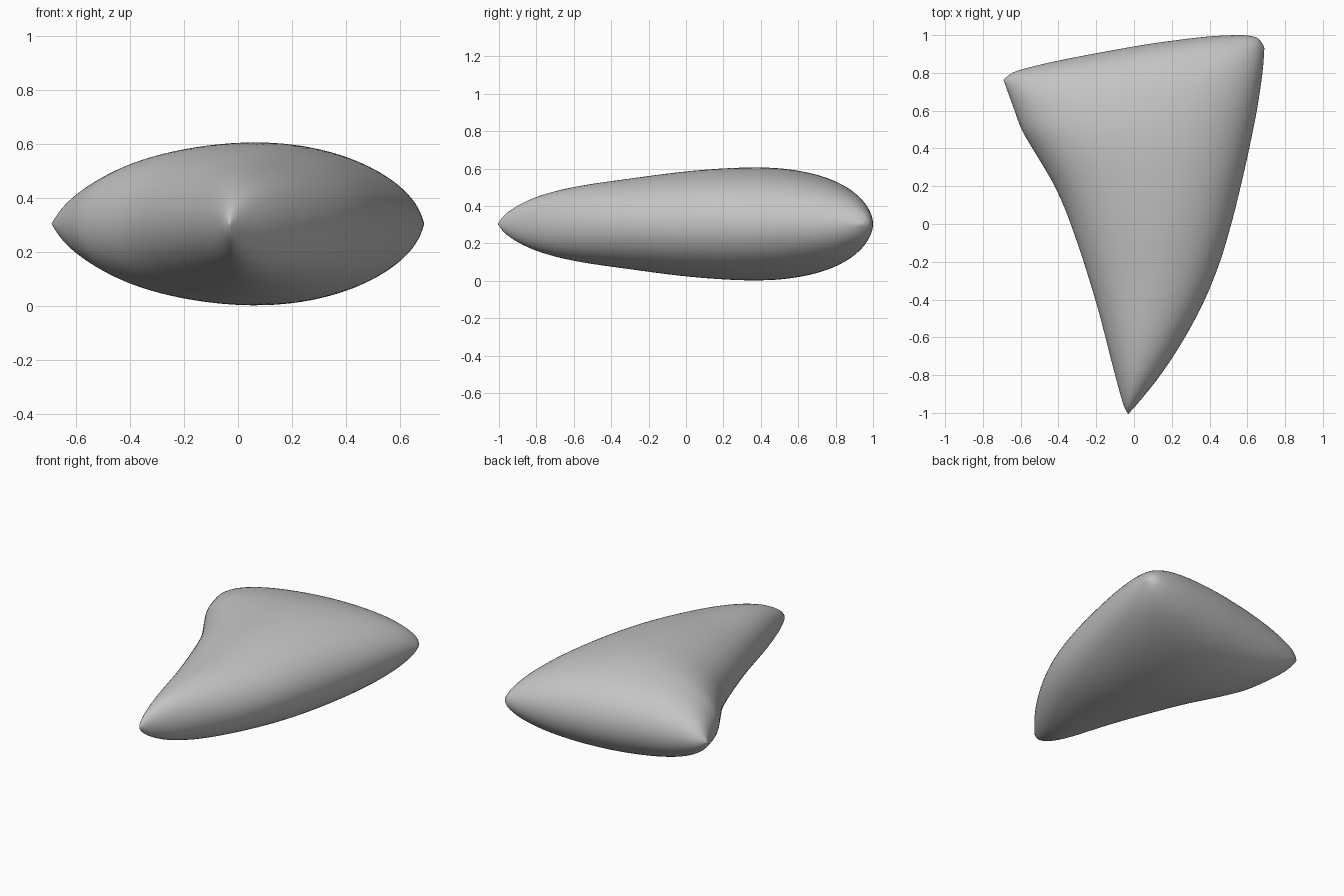
import bpy, bmesh, math

if "Cube" in bpy.data.objects:
    bpy.data.objects.remove(bpy.data.objects["Cube"])

# Plan outline: left and right edges as x over y, back edge as y over x
LEFT = [(-1.0, -.035), (-.97, -.052), (-.8, -.10), (-.4, -.205), (0, -.335), (.2, -.42),
        (.4, -.537), (.5, -.595), (.6, -.632), (.76, -.69), (.9, -.74)]
RIGHT = [(-1.0, -.025), (-.95, .02), (-.8, .14), (-.6, .27), (-.4, .375), (-.2, .455),
         (0, .515), (.2, .565), (.4, .61), (.6, .65), (.8, .68), (.93, .69), (1.0, .69)]
BACK = [(-.72, .735), (-.69, .765), (-.65, .797), (-.6, .817), (-.4, .865), (0, .94),
        (.2, .97), (.4, .993), (.55, 1.0), (.62, .995), (.66, .98), (.69, .94)]
CX, CY, CZ, HALF = .08, .4, .304, .302
STEPS, RINGS = 44, 26


def curve(pts, u):
    """Smooth cubic through points, straight beyond the ends."""
    n = len(pts)

    def slope(i):
        a, b = pts[max(i - 1, 0)], pts[min(i + 1, n - 1)]
        return (b[1] - a[1]) / (b[0] - a[0])
    if u <= pts[0][0]:
        return pts[0][1] + slope(0) * (u - pts[0][0])
    if u >= pts[-1][0]:
        return pts[-1][1] + slope(n - 1) * (u - pts[-1][0])
    i = max(k for k in range(n - 1) if pts[k][0] <= u)
    (u0, v0), (u1, v1) = pts[i], pts[i + 1]
    w = u1 - u0
    t = (u - u0) / w
    return ((2*t**3 - 3*t*t + 1) * v0 + (t**3 - 2*t*t + t) * w * slope(i)
            + (3*t*t - 2*t**3) * v1 + (t**3 - t*t) * w * slope(i + 1))


def gaps(x, y):
    """Distances inwards from the three edges."""
    return x - curve(LEFT, y), curve(RIGHT, y) - x, curve(BACK, x) - y


def thickness(x, y):
    """Round along the edges, tapering to points at the corners."""
    a, b, c = (max(g, 1e-6) for g in gaps(x, y))
    edge = 1.9 / a + 1.9 / b + 1.3 / c
    corner = .24 / (a * b) + .4 / (a * c) + .4 / (b * c)
    return (edge + corner) ** -.5 * (1 - .06 * math.exp(-((y + .35) / .35) ** 2))


def reach(ang):
    """Length of the ray from the centre to the outline."""
    lo, hi = 0, 1.6
    for _ in range(30):
        m = (lo + hi) / 2
        if min(gaps(CX + m * math.cos(ang), CY + m * math.sin(ang))) > 0:
            lo = m
        else:
            hi = m
    return lo


# Rays are bunched towards the three corners
corners = [math.atan2(y - CY, x - CX) % math.tau for x, y in [(.675, .97), (-.69, .765), (-.03, -.995)]]
corners.append(corners[0] + math.tau)
angles = [a + (b - a) * (.5 - .5 * math.cos(math.pi * i / STEPS))
          for a, b in zip(corners, corners[1:]) for i in range(STEPS)]
rays = [(math.cos(a), math.sin(a), reach(a)) for a in angles]

# Domed rings from the outline to the centre, above and below
bm = bmesh.new()
plan = [[(CX + c * r * t, CY + s * r * t) for c, s, r in rays]
        for t in (math.cos(math.pi / 2 * k / RINGS) for k in range(RINGS))]
peak = max(thickness(x, y) for ring in plan for x, y in ring)
rim = [bm.verts.new((x, y, CZ)) for x, y in plan[0]]
n = len(rim)
for side in (1, -1):
    prev = rim
    for ring in plan[1:]:
        cur = [bm.verts.new((x, y, CZ + side * HALF * thickness(x, y) / peak)) for x, y in ring]
        for i in range(n):
            j = (i + 1) % n
            bm.faces.new((prev[i], prev[j], cur[j], cur[i]))
        prev = cur
    tip = bm.verts.new((CX, CY, CZ + side * HALF * thickness(CX, CY) / peak))
    for i in range(n):
        bm.faces.new((prev[i], prev[(i + 1) % n], tip))
bmesh.ops.recalc_face_normals(bm, faces=bm.faces[:])

mesh = bpy.data.meshes.new("rounded_fin")
bm.to_mesh(mesh)
bm.free()
mesh.shade_smooth()
grey = bpy.data.materials.new("light grey")
grey.diffuse_color = (.55, .55, .55, 1)
grey.use_nodes = True
grey.node_tree.nodes["Principled BSDF"].inputs["Base Color"].default_value = grey.diffuse_color
mesh.materials.append(grey)
fin = bpy.data.objects.new("rounded_fin", mesh)
bpy.context.collection.objects.link(fin)
